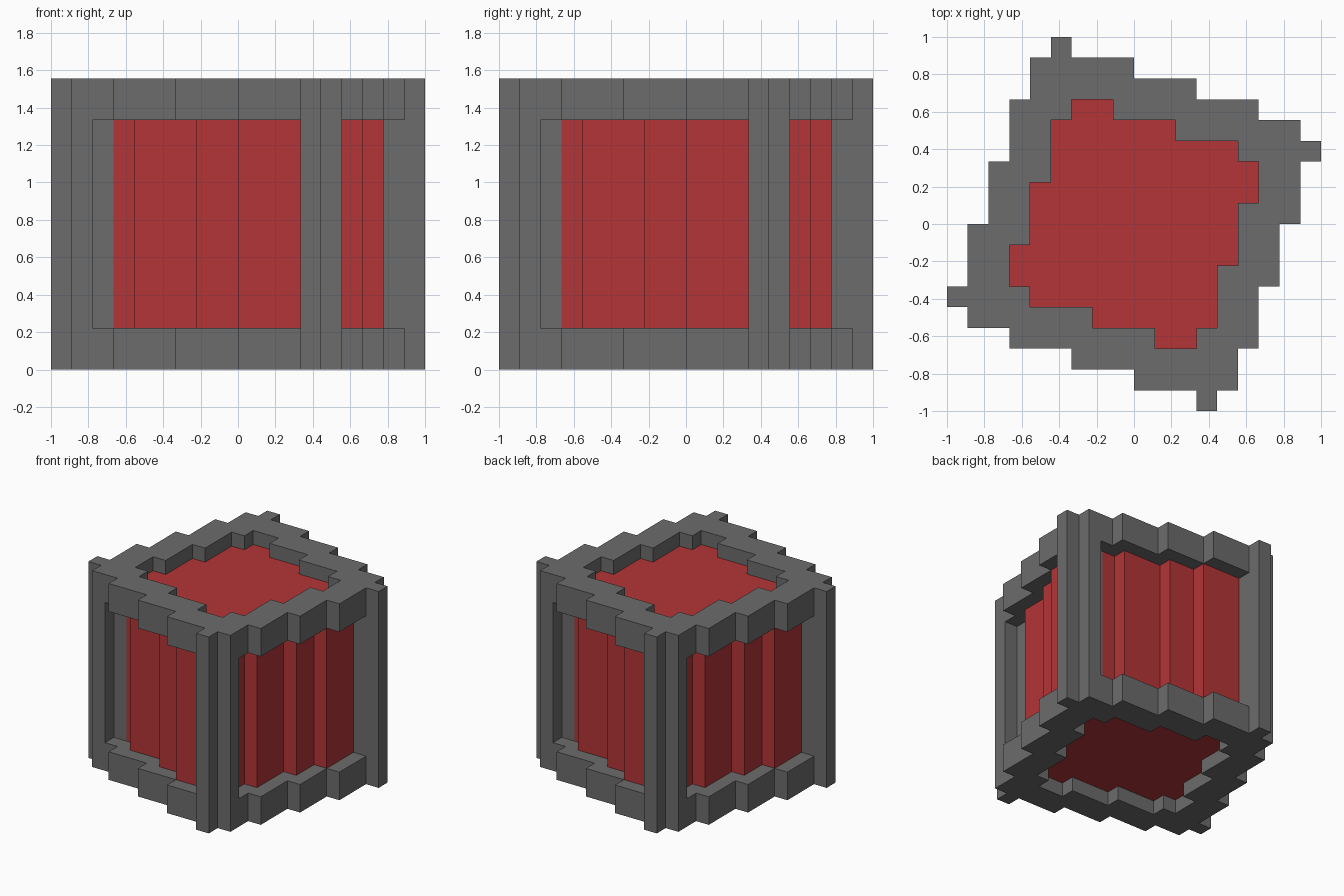
import bpy, bmesh

cube = bpy.data.objects.get("Cube")
if cube:
    bpy.data.objects.remove(cube, do_unlink=True)

U = 1 / 9  # one block of the stepped pattern


def material(name, rgb):
    m = bpy.data.materials.new(name)
    m.use_nodes = True
    m.diffuse_color = (*rgb, 1)
    bsdf = m.node_tree.nodes["Principled BSDF"]
    bsdf.inputs["Base Color"].default_value = (*rgb, 1)
    bsdf.inputs["Roughness"].default_value = 0.8
    return m


grey = material("dark_grey", (0.15, 0.15, 0.15))
red = material("red", (0.45, 0.035, 0.038))


def turned(points, n):
    """Turn points clockwise by n quarter turns about z."""
    for _ in range(n):
        points = [(y, -x) for x, y in points]
    return points


def prism(name, outlines, z0, z1, mat):
    """Extrude one or more touching outlines from z0 to z1 as one solid."""
    bm = bmesh.new()
    for outline in outlines:
        bm.faces.new([bm.verts.new((x * U, y * U, z0 * U)) for x, y in outline])
    bmesh.ops.remove_doubles(bm, verts=bm.verts[:], dist=1e-4)
    bottom = bm.faces[:]
    new = bmesh.ops.extrude_face_region(bm, geom=bottom, use_keep_orig=True)
    top = [v for v in new["geom"] if isinstance(v, bmesh.types.BMVert)]
    bmesh.ops.translate(bm, verts=top, vec=(0, 0, (z1 - z0) * U))
    bmesh.ops.recalc_face_normals(bm, faces=bm.faces[:])
    me = bpy.data.meshes.new(name)
    bm.to_mesh(me)
    bm.free()
    me.materials.append(mat)
    ob = bpy.data.objects.new(name, me)
    bpy.context.collection.objects.link(ob)
    return ob


# Quarter outlines, repeated around the vertical axis
rim_outer = [(-4, 9), (-3, 9), (-3, 8), (0, 8), (0, 7), (3, 7), (3, 6),
             (6, 6), (6, 5), (8, 5), (8, 4), (9, 4)]
rim_inner = [(-3, 6), (-1, 6), (-1, 5), (2, 5), (2, 4), (5, 4), (5, 3), (6, 3)]
wall = [(-6, -4), (-5, -4), (-5, -5), (-2, -5), (-2, -6), (0, -6), (0, -7),
        (3, -7), (3, -6)]
post = [(9, 3), (9, 4), (8, 4), (8, 5), (7, 5), (7, 4), (6, 4), (6, 3)]

# Stepped rims at the bottom and top
quarters = [turned(rim_outer + rim_inner[::-1], n) for n in range(4)]
prism("bottom_rim", quarters, 0, 2, grey)
prism("top_rim", quarters, 12, 14, grey)

# Corner posts between the rims
for n, place in enumerate(("back_left", "front_left", "front_right", "back_right")):
    prism(place + "_post", [turned(post, n)], 2, 12, grey)

# Red side walls, counter-clockwise loop of four stepped quarters
loop = [p for n in (0, 3, 2, 1) for p in turned(wall, n)]
prism("side_walls", [loop], 2, 12, red)

# Red core that closes the rim openings, one block below the rims
core = [p for n in range(4) for p in turned(rim_inner[:-1], n)]
prism("end_panels", [core], 1, 13, red)
